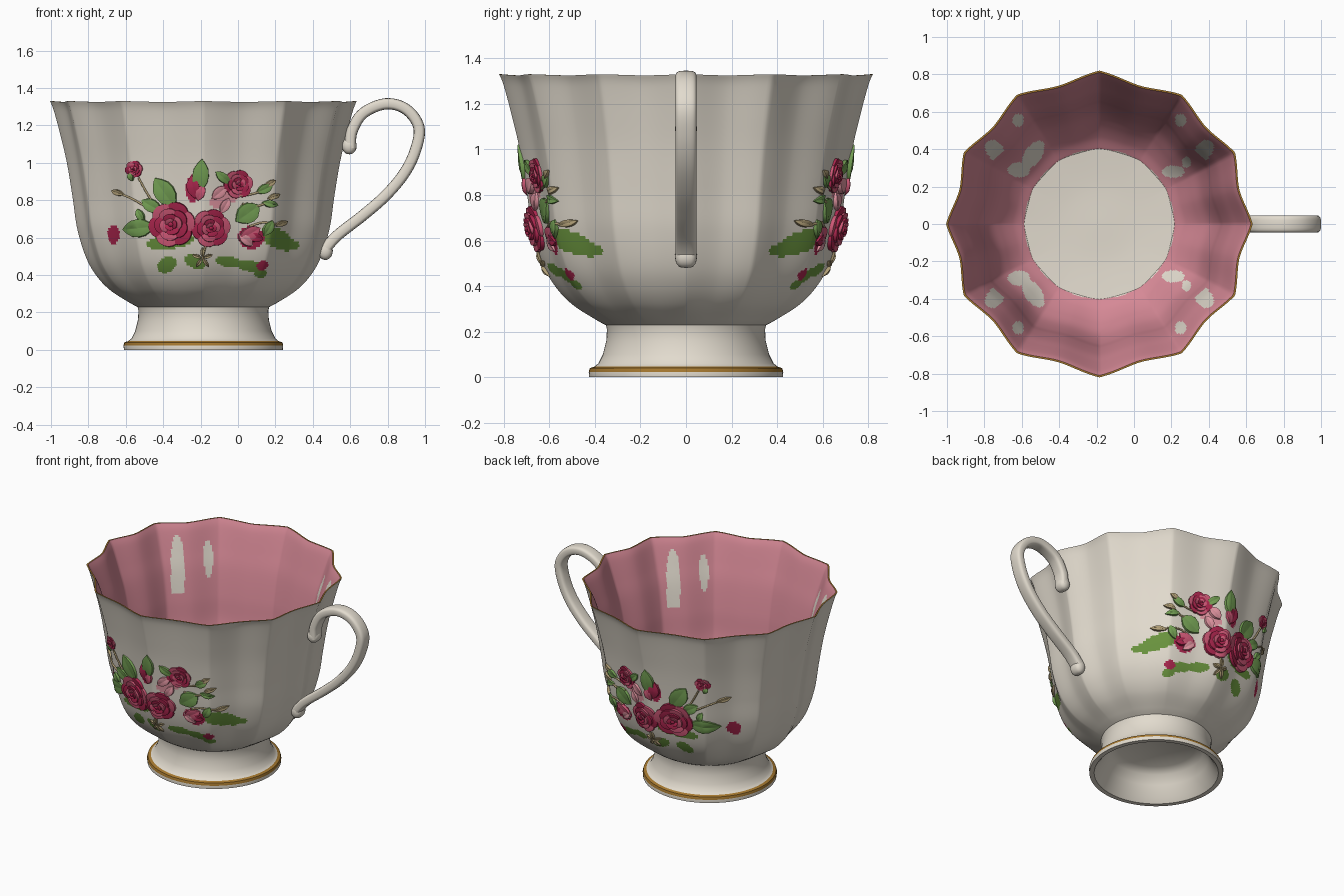
import bpy, bmesh, math
from math import sin, cos, pi, radians
from mathutils import Vector

if "Cube" in bpy.data.objects:
    bpy.data.objects.remove(bpy.data.objects["Cube"])

CX = -0.185          # x of the cup axis


def material(name, r, g, b):
    lin = [((c / 255 + 0.055) / 1.055) ** 2.4 for c in (r, g, b)]
    m = bpy.data.materials.new(name)
    m.diffuse_color = (*lin, 1)
    m.use_nodes = True
    m.node_tree.nodes["Principled BSDF"].inputs["Base Color"].default_value = m.diffuse_color
    return m


CREAM = material("cream_glaze", 226, 219, 206)
PINK = material("inside_pink", 214, 137, 150)
GOLD = material("gold_trim", 168, 122, 48)
GREEN = material("painted_green", 106, 148, 62)
LEAF = material("leaf_green", 116, 160, 84)
CRIMSON = material("crimson", 172, 38, 78)
ROSE = material("rose_pink", 206, 88, 118)
BLUSH = material("pale_pink", 226, 150, 162)
TAN = material("stem_tan", 176, 158, 118)


def finish(name, bm, mats, angle=30, mirror=False, recalc=True):
    if recalc:
        bmesh.ops.recalc_face_normals(bm, faces=bm.faces)
    me = bpy.data.meshes.new(name)
    bm.to_mesh(me)
    bm.free()
    for m in mats:
        me.materials.append(m)
    ob = bpy.data.objects.new(name, me)
    bpy.context.collection.objects.link(ob)
    bpy.ops.object.select_all(action='DESELECT')
    ob.select_set(True)
    bpy.context.view_layer.objects.active = ob
    bpy.ops.object.shade_smooth_by_angle(angle=radians(angle))
    if mirror:
        ob.modifiers.new("both_sides", 'MIRROR').use_axis = (False, True, False)
    return ob


def spline(pts, n):
    """Catmull-Rom curve through tuples of any size."""
    out = []
    for i in range(len(pts) - 1):
        p = [Vector(pts[max(0, min(len(pts) - 1, i + d))]) for d in (-1, 0, 1, 2)]
        for s in range(n):
            t = s / n
            out.append(0.5 * (2 * p[1] + (p[2] - p[0]) * t
                              + (2 * p[0] - 5 * p[1] + 4 * p[2] - p[3]) * t * t
                              + (3 * p[1] - p[0] - 3 * p[2] + p[3]) * t ** 3))
    return out + [Vector(pts[-1])]


def flute(th, k):
    """Twelve soft ridges at radius 1, hollows at radius k."""
    th += radians(2.7) * sin(2 * th)
    u = abs((th / radians(30)) % 1 - 0.5) * 2
    return k + (1 - k) * (0.7 * u ** 1.7 + 0.15 - 0.15 * cos(pi * u)), u


def lathe(name, rows, mats, rule, n):
    bm = bmesh.new()
    rings = []
    for r, z, k in rows:
        ring = []
        for j in range(n):
            th = 2 * pi * j / n
            f, u = flute(th, k)
            ring.append(bm.verts.new((CX + r * f * cos(th), r * f * sin(th),
                                      z - 0.006 * (1 - u) * (z / 1.33) ** 8)))
        rings.append(ring)
    for i in range(len(rings) - 1):
        for j in range(n):
            a, b = rings[i], rings[i + 1]
            q = (j + 1) % n
            f = bm.faces.new((a[j], a[q], b[q], b[j]))
            f.material_index = rule(f.calc_center_median(), i)
    bm.faces.new(rings[0][::-1])
    bm.faces.new(rings[-1])
    return finish(name, bm, mats, 45)


# Bowl: outer and inner profile as (radius, height, hollow ratio)
outer = spline([(0.345, 0.225, 1), (0.40, 0.255, 0.99), (0.50, 0.32, 0.97), (0.575, 0.40, 0.96),
                (0.63, 0.50, 0.955), (0.675, 0.65, 0.95), (0.70, 0.82, 0.95), (0.73, 1.0, 0.95),
                (0.765, 1.15, 0.945), (0.80, 1.28, 0.94), (0.82, 1.33, 0.94)], 11)
inner = spline([(0.81, 1.33, 0.94), (0.785, 1.28, 0.94), (0.742, 1.16, 0.945), (0.70, 1.03, 0.95),
                (0.664, 0.85, 0.95), (0.64, 0.68, 0.95), (0.595, 0.52, 0.955), (0.535, 0.42, 0.96),
                (0.465, 0.345, 0.97), (0.405, 0.305, 0.98), (0.395, 0.30, 0.98), (0.2, 0.285, 1),
                (0.01, 0.285, 1)], 9)

# Painted spots outside: x, z, half width, half height, tilt, colour index
spots = [(0.20, 0.60, 0.09, 0.05, -20, 3), (0.26, 0.56, 0.07, 0.03, 0, 3), (-0.36, 0.58, 0.13, 0.04, 8, 3),
         (-0.38, 0.455, 0.055, 0.04, 30, 3), (-0.23, 0.47, 0.06, 0.035, -20, 3),
         (-0.05, 0.47, 0.07, 0.03, -10, 3), (0.06, 0.45, 0.07, 0.03, -10, 3), (0.12, 0.41, 0.035, 0.025, 0, 3),
         (0.13, 0.45, 0.032, 0.026, 30, 4), (-0.665, 0.615, 0.033, 0.05, 0, 4),
         (-0.07, 0.82, 0.09, 0.05, 30, 5), (0.07, 0.60, 0.07, 0.06, 0, 4), (-0.24, 0.86, 0.04, 0.07, 0, 4)]
# Bare patches inside, seen from above: some on all four quarters, some on one end only
bare = [(0.56, 0.395, 0.045, 0.06, -38), (0.435, 0.555, 0.03, 0.035, 0)]
bare_left = [(0.43, 0.29, 0.06, 0.04, 0), (0.355, 0.37, 0.045, 0.085, 35)]
bare_right = [(0.395, 0.28, 0.06, 0.033, 0), (0.465, 0.33, 0.025, 0.03, 0)]


def within(px, py, s):
    a = radians(s[4])
    dx, dy = px - s[0], py - s[1]
    return ((dx * cos(a) + dy * sin(a)) / s[2]) ** 2 + ((dy * cos(a) - dx * sin(a)) / s[3]) ** 2 < 1


def bowl_paint(c, i):
    dx = c.x - CX
    if i < len(outer) - 1:
        hit = [s[5] for s in spots if within(c.x, c.z, s)]
        return hit[-1] if hit else 0
    if i == len(outer) - 1:
        return 2
    if math.hypot(dx, c.y) < 0.40:
        return 0
    patches = bare if c.z > 0.9 else bare_right if dx > 0 else bare_left
    return 0 if any(within(abs(dx), abs(c.y), s) for s in patches) else 1


lathe("bowl", [(0.01, 0.22, 1)] + outer + inner,
      [CREAM, PINK, GOLD, GREEN, CRIMSON, BLUSH],
      lambda c, i: 0 if i == 0 else bowl_paint(c, i - 1), 408)

# Hollow foot with a gold line round its edge
foot = [(0.01, 0.2, 1), (0.25, 0.19, 1), (0.30, 0.16, 1), (0.33, 0.1, 1), (0.37, 0.03, 1), (0.395, 0, 1),
        (0.425, 0, 1), (0.427, 0.023, 1), (0.422, 0.04, 1), (0.403, 0.046, 1), (0.385, 0.06, 1), (0.365, 0.1, 1),
        (0.35, 0.16, 1), (0.347, 0.21, 1), (0.355, 0.24, 1), (0.01, 0.24, 1)]
lathe("foot", foot, [CREAM, GOLD], lambda c, i: 1 if i in (7, 8) else 0, 96)

# Handle: flattened section swept along an S-shaped path, with a scroll at each end
path = spline([(0.60, 1.08), (0.61, 1.17), (0.67, 1.265), (0.79, 1.315), (0.90, 1.285), (0.967, 1.19),
               (0.95, 1.07), (0.89, 0.945), (0.79, 0.825), (0.67, 0.72), (0.53, 0.61), (0.46, 0.53)], 8)
bm = bmesh.new()
rings = []
for i, p in enumerate(path):
    t = (path[min(i + 1, len(path) - 1)] - path[max(i - 1, 0)]).normalized()
    ring = []
    for j in range(24):
        a = 2 * pi * j / 24
        h = 0.030 * math.copysign(abs(cos(a)) ** 0.6, cos(a))
        w = 0.046 * math.copysign(abs(sin(a)) ** 0.6, sin(a))
        ring.append(bm.verts.new((p.x - t.y * h, w, p.y + t.x * h)))
    rings.append(ring)
for a, b in zip(rings, rings[1:]):
    for j in range(24):
        bm.faces.new((a[j], a[j - 1], b[j - 1], b[j]))
bm.faces.new(rings[0])
bm.faces.new(rings[-1])
finish("handle", bm, [CREAM], 50)
for name, x, z, h in (("upper_scroll", 0.595, 1.09, 0.045), ("lower_scroll", 0.467, 0.53, 0.05)):
    bm = bmesh.new()
    bmesh.ops.create_uvsphere(bm, u_segments=20, v_segments=12, radius=1)
    for v in bm.verts:
        y = math.copysign(abs(v.co.y) ** 0.6, v.co.y)
        v.co = Vector((x + v.co.x * 0.04, y * 0.048, z + v.co.z * h))
    finish(name, bm, [CREAM], 60)


def wrap(x, z, h):
    """Point on the front of the bowl, lifted outward by h."""
    for a, b in zip(outer, outer[1:]):
        if a[1] <= z <= b[1]:
            r, _, k = a.lerp(b, (z - a[1]) / (b[1] - a[1]))
            break
    dx, th = x - CX, pi / 2
    for _ in range(8):
        rr = r * flute(th, k)[0]
        th = math.atan2(math.sqrt(max(rr * rr - dx * dx, 1e-4)), dx)
    return Vector((x + h * cos(th), -(rr + h) * sin(th), z))


def patch(bm, x, z, length, width, deg, lift, dome, tilt, mat, leaf=False):
    """Domed petal, or pointed leaf with a groove, whose long axis points along deg."""
    a = radians(deg)
    n, rings = 16, []
    for f, drop in ((0.02, 0), (0.45, 0), (0.8, 0), (0.95, 0), (1, 0.022)):
        ring = []
        for j in range(n):
            t = 2 * pi * j / n
            u, v = cos(t) * f, sin(t) * f
            if leaf:
                v *= 1 - 0.8 * abs(cos(t)) ** 3
            h = lift + dome * (1 - f * f) + tilt * u - drop
            if leaf:
                h += 0.012 * abs(v)
            p, q = u * length / 2, v * width / 2
            ring.append(bm.verts.new(wrap(x + p * cos(a) - q * sin(a), z + p * sin(a) + q * cos(a), h)))
        rings.append(ring)
    faces = [bm.faces.new(rings[0])]
    for r0, r1 in zip(rings, rings[1:]):
        faces += [bm.faces.new((r0[j - 1], r1[j - 1], r1[j], r0[j])) for j in range(n)]
    for f in faces:
        f.material_index = mat


# Roses: rings of tilted petals round a dark heart
bm = bmesh.new()
for x, z, R in ((-0.35, 0.67, 0.118), (-0.145, 0.65, 0.1), (0.0, 0.885, 0.075), (-0.555, 0.965, 0.045)):
    s = R / 0.118
    for count, dist, size, lift, shift in ((6, 0.62, 0.85, 0.010, 10), (5, 0.42, 0.66, 0.022, 40),
                                           (4, 0.24, 0.5, 0.032, 15), (3, 0.12, 0.32, 0.038, 0)):
        for i in range(count):
            d = 360 * i / count + shift
            patch(bm, x + dist * R * cos(radians(d)), z + dist * R * sin(radians(d)), size * R, size * R * 1.25, d,
                  lift * s, 0.004, 0.010 * s, 0 if (i + count) % 2 else 1)
    patch(bm, x, z, 0.22 * R, 0.22 * R, 0, 0.044 * s, 0.006, 0, 0)
# Loose petals and opening buds
for x, z, l, w, d, m in ((-0.24, 0.87, 0.13, 0.07, 100, 0), (-0.2, 0.84, 0.10, 0.05, 70, 1), (-0.1, 0.84, 0.11, 0.06, 40, 2),
                         (0.06, 0.62, 0.14, 0.07, 30, 1), (0.09, 0.60, 0.09, 0.05, -10, 0), (0.04, 0.585, 0.1, 0.05, -40, 2),
                         (-0.07, 0.77, 0.10, 0.05, 60, 2)):
    patch(bm, x, z, l, w, d, 0.006, 0.010, 0, m, True)
finish("roses", bm, [CRIMSON, ROSE, BLUSH], 40, True, False)

# Raised leaves
bm = bmesh.new()
for x, z, l, w, d in ((-0.39, 0.84, 0.20, 0.11, 125), (-0.20, 0.93, 0.19, 0.09, 85), (-0.53, 0.65, 0.18, 0.10, 185),
                      (0.05, 0.73, 0.16, 0.11, 35), (-0.46, 0.77, 0.13, 0.07, 150), (0.14, 0.86, 0.10, 0.05, 25),
                      (-0.08, 0.92, 0.11, 0.05, 140), (0.17, 0.78, 0.09, 0.04, -10), (0.16, 0.65, 0.10, 0.05, 60),
                      (-0.52, 0.72, 0.08, 0.04, 120), (-0.57, 0.925, 0.05, 0.03, 110)):
    patch(bm, x, z, l, w, d, 0.005, 0.010, 0, 0, True)
finish("leaves", bm, [LEAF], 40, True, False)

# Stems and sprigs, with small pale buds at the tips
stems = [[(-0.42, 0.74), (-0.48, 0.83), (-0.53, 0.92)], [(-0.47, 0.75), (-0.55, 0.8), (-0.64, 0.84)],
         [(0.0, 0.82), (0.1, 0.84), (0.18, 0.89)], [(0.02, 0.78), (0.11, 0.77), (0.2, 0.82)],
         [(0.06, 0.66), (0.13, 0.68), (0.21, 0.67)], [(-0.17, 0.57), (-0.18, 0.53), (-0.19, 0.49)]]
cu = bpy.data.curves.new("stems", 'CURVE')
cu.dimensions = '3D'
cu.bevel_depth, cu.bevel_resolution = 0.006, 1
for st in stems:
    pts = spline(st, 5)
    sp = cu.splines.new('POLY')
    sp.points.add(len(pts) - 1)
    for sp_pt, p in zip(sp.points, pts):
        sp_pt.co = (*wrap(p.x, p.y, 0.005), 1)
cu.materials.append(TAN)
ob = bpy.data.objects.new("stems", cu)
bpy.context.collection.objects.link(ob)
bpy.ops.object.select_all(action='DESELECT')
ob.select_set(True)
bpy.context.view_layer.objects.active = ob
bpy.ops.object.convert(target='MESH')
bpy.context.object.modifiers.new("both_sides", 'MIRROR').use_axis = (False, True, False)

bm = bmesh.new()
for x, z, d in ((-0.64, 0.84, 160), (0.17, 0.89, 30), (0.19, 0.82, 20), (0.23, 0.675, 20)):
    patch(bm, x, z, 0.075, 0.03, d, 0.005, 0.010, 0, 0, True)
for i in range(5):
    a = radians(72 * i + 90)
    patch(bm, -0.19 + 0.03 * cos(a), 0.49 + 0.03 * sin(a), 0.06, 0.022, 72 * i + 90, 0.006, 0.008, 0, 0, True)
finish("sprig_buds", bm, [TAN], 40, True, False)
